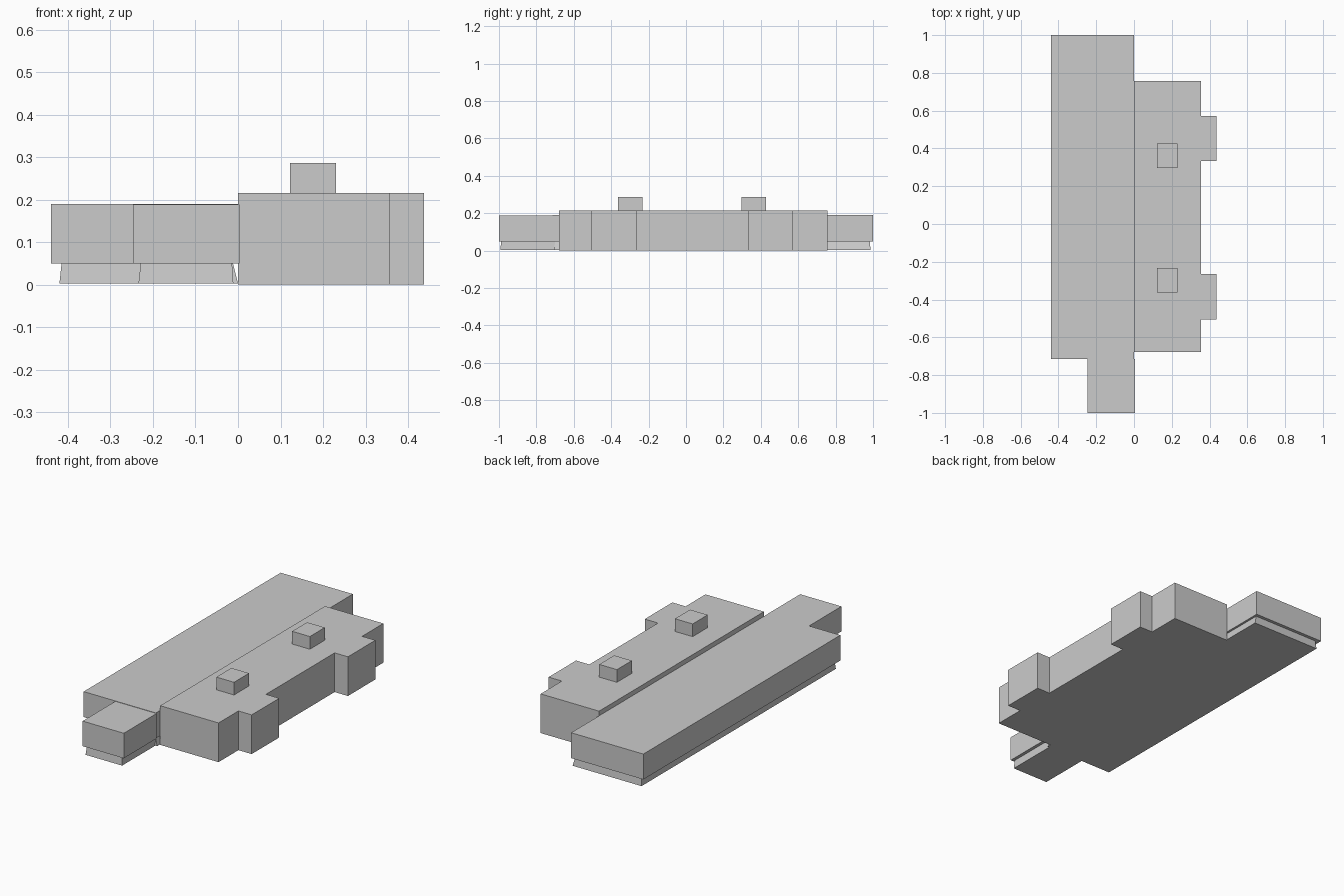
import bpy, bmesh

if "Cube" in bpy.data.objects:
    bpy.data.objects.remove(bpy.data.objects["Cube"])


def block(name, x, y, z, flare=(0, 0, 0, 0)):
    """Box from ranges; flare moves the bottom edges out (left, right, front, back)."""
    bm = bmesh.new()
    bmesh.ops.create_cube(bm, size=1)
    for v in bm.verts:
        right, back, up = (c > 0 for c in v.co)
        v.co = (x[right], y[back], z[up])
        if not up:
            v.co.x += flare[1] if right else -flare[0]
            v.co.y += flare[3] if back else -flare[2]
    mesh = bpy.data.meshes.new(name)
    bm.to_mesh(mesh)
    bm.free()
    obj = bpy.data.objects.new(name, mesh)
    bpy.context.collection.objects.link(obj)
    return obj


# Long wing overhanging its recessed plinth
block("long_wing", (-0.44, 0), (-0.715, 1.0), (0.05, 0.19))
block("long_wing_plinth", (-0.415, -0.012), (-0.70, 0.982), (0.003, 0.05),
      (0.005, 0.012, 0.005, 0.005))

# Front annex with its own plinth
block("front_annex", (-0.247, 0.004), (-1.0, -0.715), (0.05, 0.188))
block("annex_plinth", (-0.229, -0.014), (-0.988, -0.70), (0.003, 0.05),
      (0.005, 0.003, 0.005, 0))

# Taller side block
block("side_block", (0, 0.356), (-0.678, 0.757), (0, 0.216))

# Projecting bays and roof chimneys
for i, (bay, stack) in enumerate((((-0.505, -0.265), (-0.363, -0.232)),
                                  ((0.333, 0.572), (0.297, 0.427)))):
    block(f"bay_{i + 1}", (0.356, 0.437), bay, (0, 0.216))
    block(f"chimney_{i + 1}", (0.122, 0.23), stack, (0.216, 0.286))
